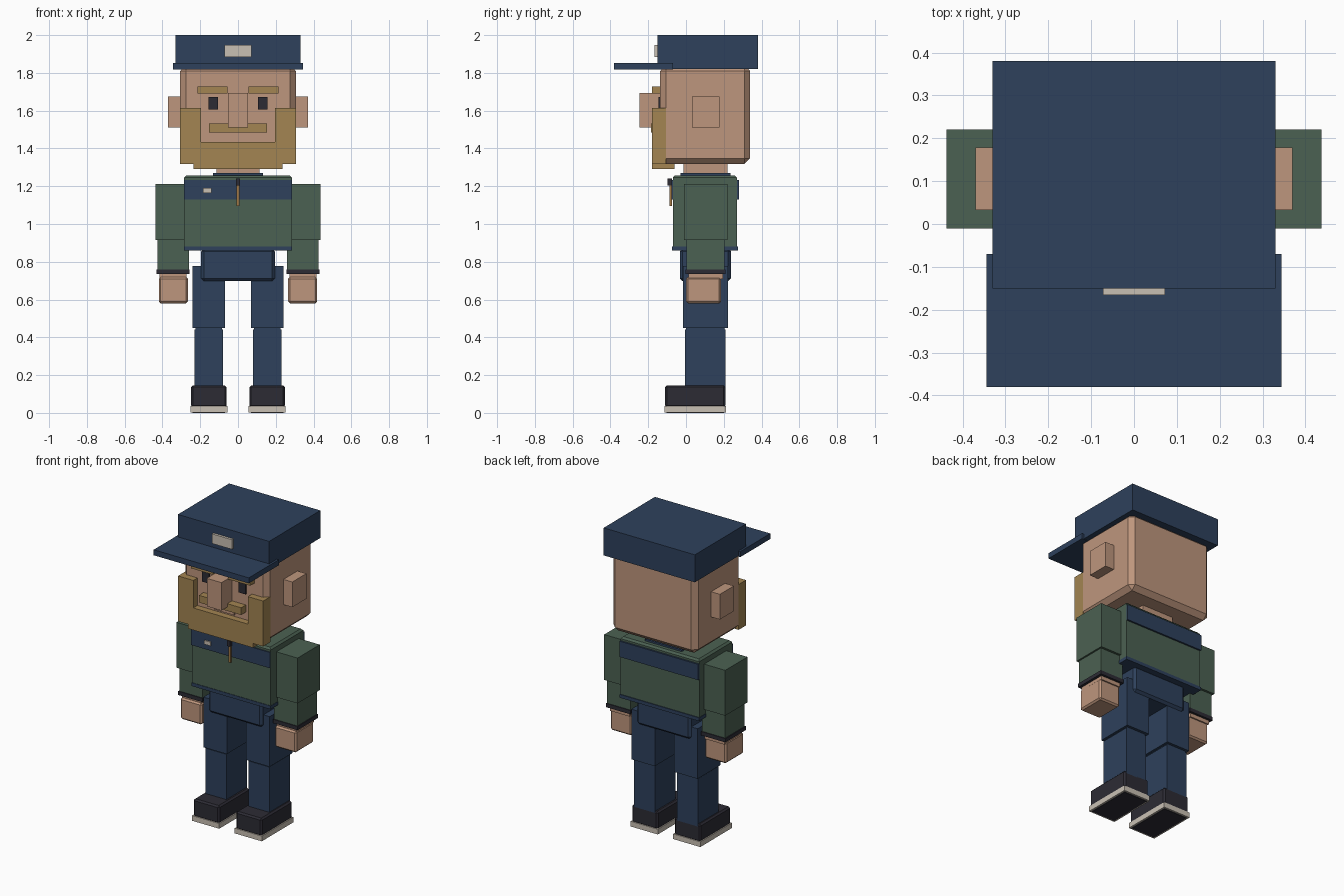
import bpy
import bmesh
from mathutils import Vector

cube = bpy.data.objects.get("Cube")
if cube:
    bpy.data.objects.remove(cube, do_unlink=True)


def linear(v):
    v /= 255
    return v / 12.92 if v <= 0.04045 else ((v + 0.055) / 1.055) ** 2.4


def material(name, r, g, b):
    m = bpy.data.materials.new(name)
    m.use_nodes = True
    colour = (linear(r), linear(g), linear(b), 1)
    m.diffuse_color = colour
    bsdf = m.node_tree.nodes["Principled BSDF"]
    bsdf.inputs["Base Color"].default_value = colour
    bsdf.inputs["Roughness"].default_value = 0.9
    return m


NAVY = material("navy cloth", 46, 65, 92)
GREEN = material("green cloth", 75, 97, 82)
SKIN = material("skin", 190, 150, 125)
HAIR = material("sandy hair", 163, 133, 82)
DARK = material("charcoal", 44, 43, 52)
PALE = material("pale grey", 201, 192, 180)
BRASS = material("brass", 160, 118, 66)


def box(name, mat, x, y, z, bevel=0.0, bevel_if=None):
    """Box spanning the x, y and z ranges, with chamfered edges if asked."""
    low, high = Vector((x[0], y[0], z[0])), Vector((x[1], y[1], z[1]))
    bm = bmesh.new()
    bmesh.ops.create_cube(bm, size=1)
    for v in bm.verts:
        v.co = Vector([c * s for c, s in zip(v.co, high - low)]) + (low + high) / 2
    if bevel:
        edges = [e for e in bm.edges
                 if bevel_if is None or bevel_if((e.verts[0].co + e.verts[1].co) / 2)]
        bmesh.ops.bevel(bm, geom=edges, offset=bevel, segments=1,
                        affect='EDGES', profile=0.5)
    mesh = bpy.data.meshes.new(name)
    bm.to_mesh(mesh)
    bm.free()
    mesh.materials.append(mat)
    obj = bpy.data.objects.new(name, mesh)
    bpy.context.collection.objects.link(obj)
    return obj


def centred(name, mat, half, y, z, bevel=0.0, bevel_if=None):
    return box(name, mat, (-half, half), y, z, bevel, bevel_if)


def pair(name, mat, x, y, z, bevel=0.0):
    box("left_" + name, mat, x, y, z, bevel)
    box("right_" + name, mat, (-x[1], -x[0]), y, z, bevel)


# Cap
centred("cap_crown", NAVY, 0.33, (-0.15, 0.38), (1.82, 2.0))
centred("cap_visor", NAVY, 0.344, (-0.38, -0.07), (1.817, 1.853))
centred("cap_badge", PALE, 0.072, (-0.166, -0.148), (1.885, 1.948))

# Head and ears
centred("head", SKIN, 0.306, (-0.137, 0.34), (1.318, 1.84), 0.03)
pair("ear", SKIN, (0.29, 0.37), (0.033, 0.178), (1.51, 1.675))

# Face
centred("nose", SKIN, 0.053, (-0.247, -0.13), (1.51, 1.693))
pair("eye", DARK, (0.107, 0.157), (-0.146, -0.13), (1.605, 1.672))
pair("eyebrow", HAIR, (0.055, 0.214), (-0.18, -0.13), (1.69, 1.728))
centred("moustache", HAIR, 0.153, (-0.186, -0.13), (1.485, 1.532))
centred("mouth", SKIN, 0.073, (-0.144, -0.13), (1.445, 1.462))
pair("sideburn", HAIR, (0.197, 0.308), (-0.18, -0.105), (1.318, 1.615))
centred("beard", HAIR, 0.2, (-0.18, -0.105), (1.318, 1.435))
centred("beard_chin", HAIR, 0.235, (-0.18, -0.06), (1.29, 1.32))

# Neck and collar
centred("neck", SKIN, 0.115, (-0.012, 0.22), (1.2, 1.33))
centred("collar", NAVY, 0.133, (-0.03, 0.235), (1.2, 1.27))

# Jacket
centred("jacket", GREEN, 0.285, (-0.07, 0.27), (0.875, 1.258), 0.012,
        lambda p: p.z > 1.25)
centred("jacket_hem", NAVY, 0.287, (-0.073, 0.275), (0.86, 0.882))
centred("front_yoke", NAVY, 0.285, (-0.077, -0.068), (1.13, 1.233))
centred("back_yoke", NAVY, 0.285, (0.268, 0.281), (1.13, 1.233))
centred("zip_strip", BRASS, 0.007, (-0.088, -0.075), (1.095, 1.235))
centred("zip_pull", DARK, 0.011, (-0.098, -0.075), (1.205, 1.242))
box("chest_tag", PALE, (-0.185, -0.14), (-0.085, -0.075), (1.165, 1.19))

# Arms and hands
pair("upper_arm", GREEN, (0.28, 0.438), (-0.01, 0.22), (0.915, 1.212))
pair("forearm", GREEN, (0.26, 0.427), (0.003, 0.205), (0.755, 0.918))
pair("cuff", DARK, (0.256, 0.432), (-0.002, 0.21), (0.735, 0.76))
pair("wrist", SKIN, (0.272, 0.415), (0.012, 0.195), (0.71, 0.74))
pair("hand", SKIN, (0.265, 0.419), (0.0, 0.186), (0.58, 0.72), 0.01)

# Trousers
centred("hips", NAVY, 0.195, (-0.033, 0.238), (0.697, 0.87), 0.015)
pair("thigh", NAVY, (0.07, 0.24), (-0.016, 0.223), (0.45, 0.778))
pair("knee", NAVY, (0.085, 0.225), (0.0, 0.205), (0.43, 0.46))
pair("shin", NAVY, (0.08, 0.231), (-0.006, 0.208), (0.13, 0.442))

# Shoes
pair("shoe", DARK, (0.06, 0.248), (-0.11, 0.208), (0.03, 0.146), 0.01)
pair("shoe_sole", PALE, (0.056, 0.252), (-0.114, 0.212), (0.003, 0.037))
pair("shoe_tread", DARK, (0.068, 0.24), (-0.102, 0.2), (0.0, 0.006))
